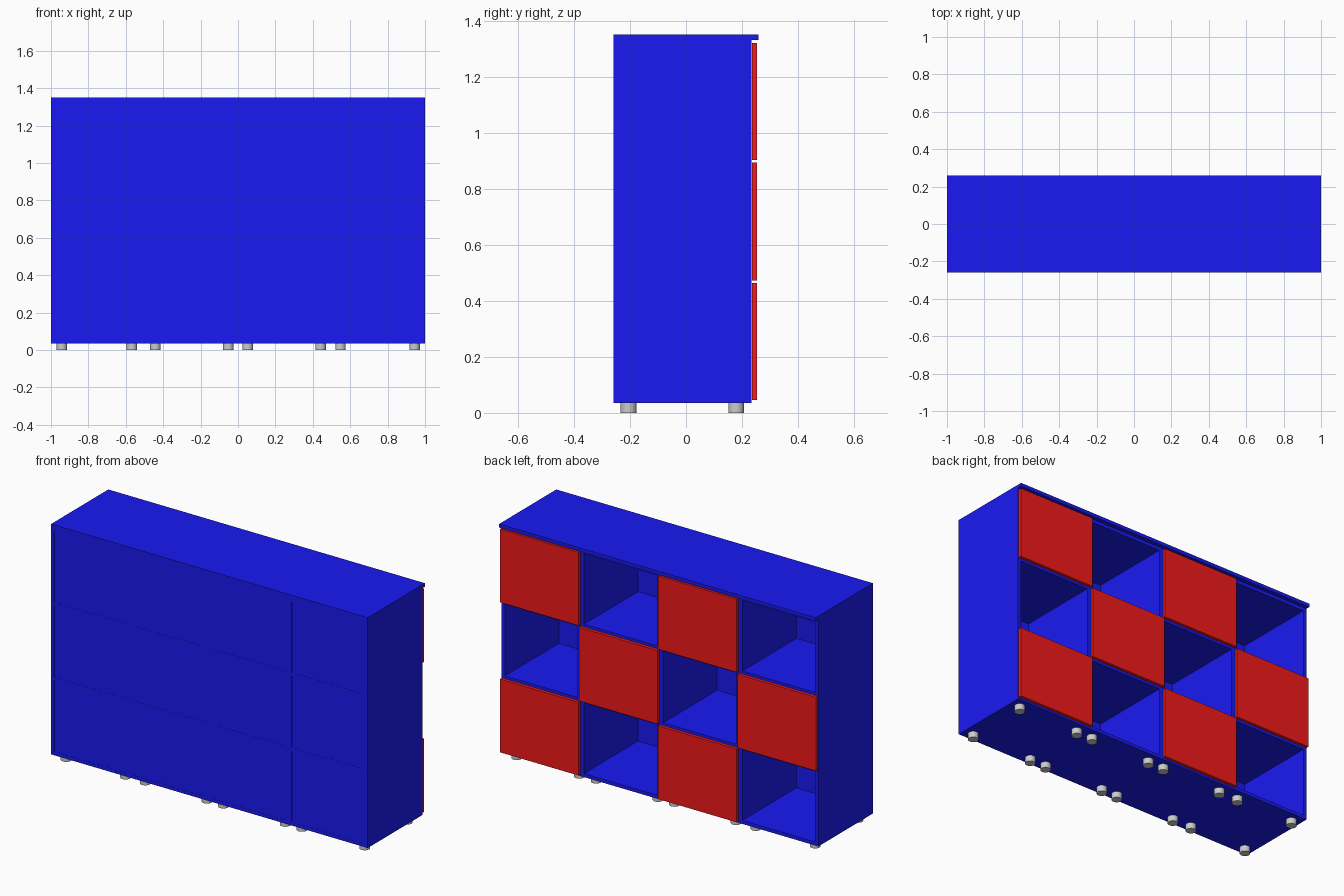
import bpy
from math import radians

if "Cube" in bpy.data.objects:
    bpy.data.objects.remove(bpy.data.objects["Cube"])


def material(name, color):
    m = bpy.data.materials.new(name)
    m.diffuse_color = color
    m.use_nodes = True
    m.node_tree.nodes["Principled BSDF"].inputs["Base Color"].default_value = m.diffuse_color
    return m


blue = material("blue_panel", (0.01, 0.01, 0.9, 1))
red = material("red_door", (0.9, 0.01, 0.01, 1))


def box(name, x0, x1, y0, y1, z0, z1, mat):
    bpy.ops.mesh.primitive_cube_add(size=1, location=((x0 + x1) / 2, (y0 + y1) / 2, (z0 + z1) / 2))
    o = bpy.context.object
    o.name = name
    o.scale = (x1 - x0, y1 - y0, z1 - z0)
    bpy.ops.object.transform_apply(location=False, rotation=False, scale=True)
    o.data.materials.append(mat)


T = 0.02                      # board thickness
BACK, FRONT = -0.258, 0.234   # carcass depth (doors are on the +y side)
BOTTOM, TOP = 0.035, 1.33
W = 0.5                       # width of one column
ROWS = [(0.046, 0.464), (0.473, 0.893), (0.902, 1.32)]

# One continuous worktop, overhanging the doors
box("worktop", -1, 1, BACK, 0.258, TOP, 1.35, blue)

for col in range(4):
    x0 = -1 + col * W
    x1 = x0 + W
    # Carcass of each column: sides, horizontal boards and thin back
    box("side_panel", x0, x0 + T, BACK, FRONT, BOTTOM, TOP, blue)
    box("side_panel", x1 - T, x1, BACK, FRONT, BOTTOM, TOP, blue)
    for name, z in (("bottom_board", BOTTOM), ("shelf", 0.459), ("shelf", 0.888), ("top_board", TOP - T)):
        box(name, x0 + T, x1 - T, BACK, FRONT, z, z + T, blue)
    box("back_panel", x0 + T, x1 - T, BACK + 0.001, BACK + 0.005, BOTTOM + T, TOP - T, blue)

    # Checkerboard of doors
    for row, (z0, z1) in enumerate(ROWS):
        if (row + col) % 2 == 1:
            box("door", x0 + 0.002, x1 - 0.002, 0.236, 0.254, z0, z1, red)

# Round feet, two rows of eight
for x in (-0.942, -0.567, -0.442, -0.052, 0.052, 0.442, 0.548, 0.944):
    for y in (-0.205, 0.179):
        bpy.ops.mesh.primitive_cylinder_add(vertices=32, radius=0.028, depth=BOTTOM,
                                            location=(x, y, BOTTOM / 2))
        bpy.context.object.name = "foot"
        bpy.ops.object.shade_smooth_by_angle(angle=radians(30))
